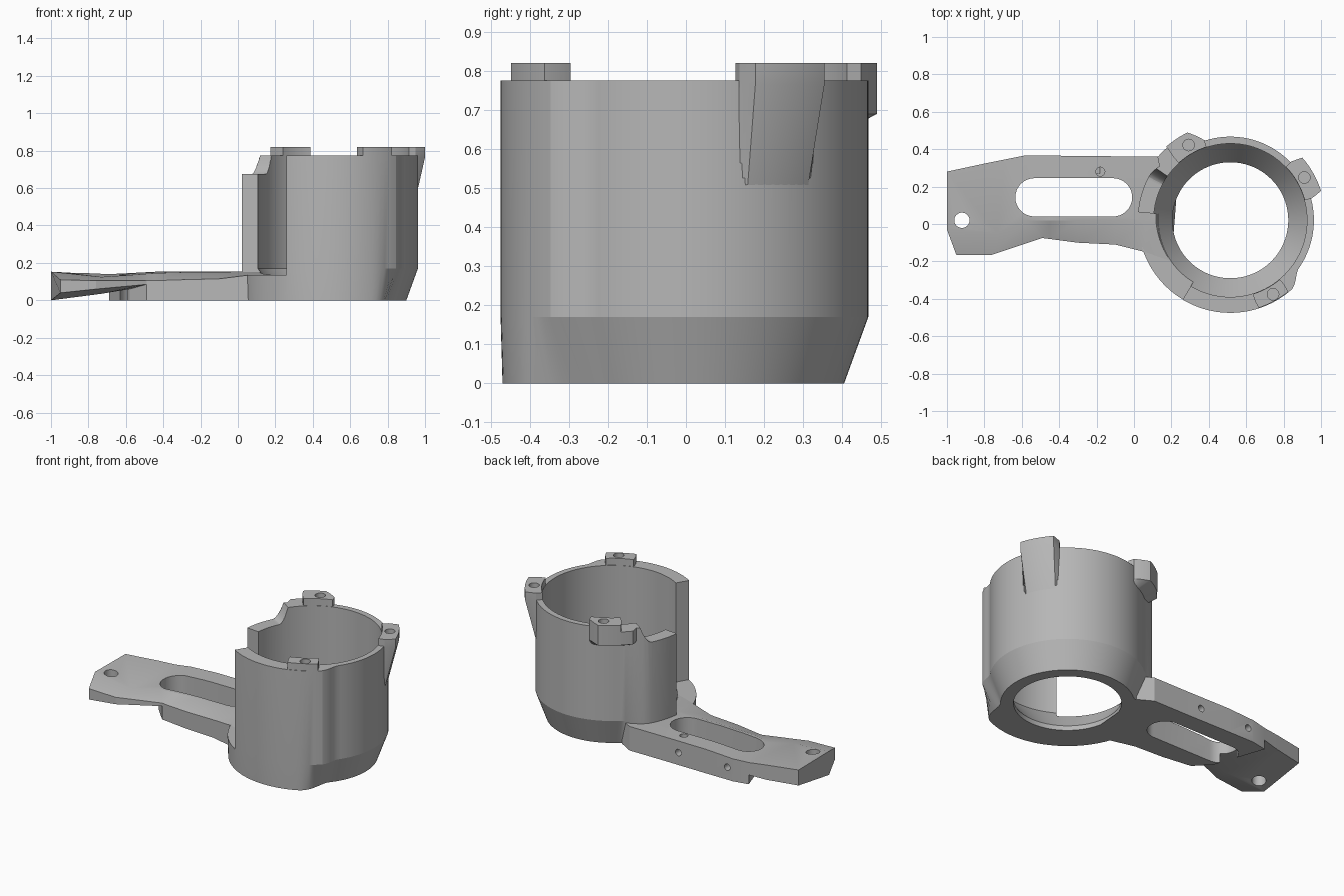
import bpy, bmesh
from math import sin, cos, pi, radians
from mathutils import Matrix, Vector

if "Cube" in bpy.data.objects:
    bpy.data.objects.remove(bpy.data.objects["Cube"])

CX, CY = 0.515, 0.02          # cup axis
BORE, FLOOR_HOLE = 0.41, 0.31
RIM, TOP = 0.775, 0.82

grey = bpy.data.materials.new("plain_grey")
grey.use_nodes = True
grey.diffuse_color = (0.47, 0.47, 0.47, 1)
grey.node_tree.nodes["Principled BSDF"].inputs["Base Color"].default_value = (0.47, 0.47, 0.47, 1)


def finish(name, bm):
    bmesh.ops.remove_doubles(bm, verts=bm.verts, dist=1e-5)
    bmesh.ops.recalc_face_normals(bm, faces=bm.faces)
    mesh = bpy.data.meshes.new(name)
    bm.to_mesh(mesh)
    bm.free()
    mesh.materials.append(grey)
    obj = bpy.data.objects.new(name, mesh)
    bpy.context.collection.objects.link(obj)
    return obj


def skin(name, rings, closed=False):
    """Join matching closed loops of points; cap the ends unless closed."""
    bm = bmesh.new()
    loops = [[bm.verts.new(p) for p in ring] for ring in rings]
    n = len(loops[0])
    pairs = list(zip(loops, loops[1:]))
    if closed:
        pairs.append((loops[-1], loops[0]))
    else:
        bm.faces.new(loops[0])
        bm.faces.new(loops[-1])
    for a, b in pairs:
        for i in range(n):
            j = (i + 1) % n
            pts = [a[i], a[j], b[j], b[i]]
            if len({tuple(round(c, 5) for c in v.co) for v in pts}) > 2:
                bm.faces.new(pts)
    return finish(name, bm)


def sweep(name, start, end, profile, step=3):
    """Turn a (radius, z) profile about the cup axis; angles in degrees."""
    full = end - start >= 360
    count = max(1, round((end - start) / step))
    rings = []
    for k in range(count if full else count + 1):
        a = start + (end - start) * k / count
        t = radians(a)
        rings.append([(CX + r * cos(t), CY + r * sin(t), z) for r, z in profile(a)])
    return skin(name, rings, full)


def drill(name, x, y, z, radius, depth, sideways=False):
    bm = bmesh.new()
    turn = Matrix.Rotation(pi / 2, 4, 'X') if sideways else Matrix()
    bmesh.ops.create_cone(bm, cap_ends=True, segments=24, radius1=radius, radius2=radius,
                          depth=depth, matrix=Matrix.Translation(Vector((x, y, z))) @ turn)
    return finish(name, bm)


def cut(obj, cutters):
    bpy.context.view_layer.objects.active = obj
    for c in cutters:
        mod = obj.modifiers.new("cut", 'BOOLEAN')
        mod.operation, mod.solver, mod.object = 'DIFFERENCE', 'EXACT', c
        bpy.ops.object.modifier_apply(modifier=mod.name)


def clamp(t):
    return min(1, max(0, t))


def ramp(a, lo, hi):
    t = clamp((a - lo) / (hi - lo))
    return t * t * (3 - 2 * t)


# Cup: thin tapered wall that thickens and runs straight down on one side
def cup_profile(a):
    rise = ramp(a, 130, 152)
    foot = 0.385 + 0.105 * rise * (1 - ramp(a, 296, 320))
    wall = 0.447 + 0.048 * rise * (1 - ramp(a, 311, 325))
    return [(FLOOR_HOLE, 0), (foot, 0), (wall, 0.17), (wall, RIM),
            (BORE, RIM), (BORE, 0.17), (FLOOR_HOLE, 0.03)]


cup = sweep("cup", 0, 360, cup_profile)


# Opening in the cup wall, and the lowered rim with its concave rise
def low_rim(a):
    z = 0.675 + 0.1 * clamp((153 - a) / 8) ** 2
    return [(0.25, z), (0.6, z), (0.6, 1), (0.25, 1)]


wall_cuts = [sweep("wall_opening", 175, 239,
                   lambda a: [(0.25, 0.135), (0.6, 0.135), (0.6, 1), (0.25, 1)]),
             sweep("low_rim", 145, 178, low_rim, 1)]
cut(cup, wall_cuts)


# Screw lugs around the rim, with flared flanks and tapered undersides
def lug(name, start, end, flare, low, shoulder, reach, top):
    def profile(a):
        r = 0.45 + (reach - 0.45) * clamp(min((a - start) / flare[0], (end - a) / flare[1]))
        return [(0.412, shoulder), (0.435, low), (r, shoulder), (r, top), (0.412, top)]
    return sweep(name, start, end, profile, 1)


lugs = [lug("back_screw_lug", 108, 132, (8, 0.5), 0.65, 0.69, 0.522, TOP),
        lug("left_screw_lug", 15, 44, (3, 3), 0.46, RIM - 0.01, 0.51, TOP),
        lug("front_screw_lug", 287, 310, (0.5, 0.5), 0.69, 0.7, 0.492, TOP)]
lug_holes = []
for obj, hole, radius in zip(lugs, (119, 30, 300), (0.46, 0.457, 0.457)):
    t = radians(hole)
    d = drill("lug_hole", CX + radius * cos(t), CY + radius * sin(t), 0.8, 0.031, 0.08)
    cut(obj, [d])
    lug_holes.append(d)
cut(cup, lug_holes)
lugs.append(lug("back_lug_shoulder", 130, 145, (0.5, 6), 0.65, 0.69, 0.515, RIM))

# Arm: front, ridge and back points of each section as (x, y, top, bottom)
sections = [
    [(-0.95, -0.165, 0.11, 0.04), (-1, -0.03, 0.153, 0), (-1, 0.28, 0.15, 0.05)],
    [(-0.76, -0.165, 0.105, 0.06), (-0.73, -0.05, 0.125, 0.035), (-0.8, 0.323, 0.145, 0.05)],
    [(-0.49, -0.075, 0.105, 0.085), (-0.58, 0.02, 0.135, 0.06), (-0.69, 0.345, 0.14, 0.06)],
    [(-0.49, -0.075, 0.105, 0), (-0.58, 0.02, 0.135, 0), (-0.69, 0.345, 0.14, 0)],
    [(-0.45, -0.08, 0.105, 0), (-0.45, 0.02, 0.145, 0), (-0.59, 0.365, 0.145, 0)],
    [(-0.3, -0.1, 0.11, 0), (-0.3, 0.02, 0.15, 0), (-0.4, 0.365, 0.155, 0)],
    [(-0.1, -0.11, 0.115, 0), (-0.1, 0.02, 0.15, 0), (-0.1, 0.362, 0.155, 0)],
    [(0.06, -0.15, 0.135, 0), (0.06, 0.02, 0.15, 0), (0.15, 0.362, 0.155, 0)],
    [(0.2, -0.2, 0.135, 0), (0.2, 0.02, 0.15, 0), (0.24, 0.31, 0.155, 0)],
]
arm = skin("arm", [[(x, y, t) for x, y, t, b in s] + [(x, y, b) for x, y, t, b in reversed(s)]
                   for s in sections])

# Long rounded slot, bolt holes and cup clearance through the arm
outline = []
for x, start in ((-0.112, -pi / 2), (-0.532, pi / 2)):
    for k in range(17):
        t = start + pi * k / 16
        outline.append((x + 0.1025 * cos(t), 0.1425 + 0.1025 * sin(t)))
slot = skin("slot_cutter", [[(x, y, z) for x, y in outline] for z in (-0.1, 0.4)])
bore = sweep("bore_cutter", 0, 360, lambda a: [(0.01, -0.1), (FLOOR_HOLE + 0.002, -0.1),
             (FLOOR_HOLE + 0.002, 0.03), (BORE + 0.002, 0.17), (BORE + 0.002, 1), (0.01, 1)])
arm_cuts = [slot, bore,
            drill("end_bolt_cutter", -0.92, 0.02, 0.1, 0.041, 0.5),
            drill("pin_cutter", -0.18, 0.28, 0.15, 0.024, 0.16)]
for x in (-0.2, -0.55):
    arm_cuts.append(drill("side_screw_cutter", x, 0.36, 0.08, 0.021, 0.18, True))
cut(arm, arm_cuts)

# Remove the cutting shapes and smooth the curved walls
for c in wall_cuts + lug_holes + arm_cuts:
    bpy.data.objects.remove(c)
for obj in [cup, arm] + lugs:
    bpy.ops.object.select_all(action='DESELECT')
    obj.select_set(True)
    bpy.context.view_layer.objects.active = obj
    bpy.ops.object.shade_smooth_by_angle(angle=radians(18))
